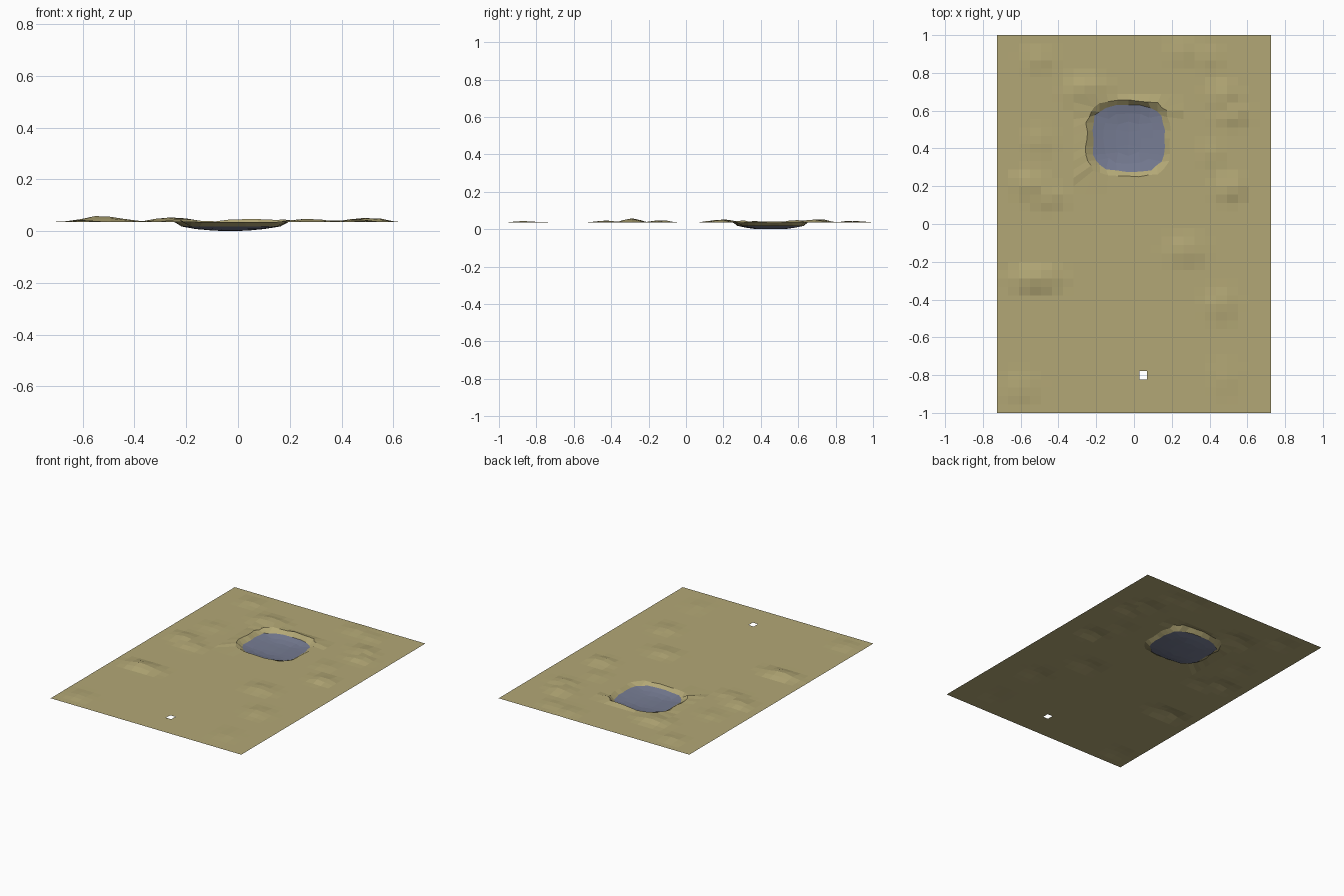
import bpy, bmesh, math, random

if "Cube" in bpy.data.objects:
    bpy.data.objects.remove(bpy.data.objects["Cube"])

random.seed(4)
NX, NY = 25, 45              # ground cells
DX, DY = 1.45 / NX, 2 / NY
FLAT = 0.035                 # level of the flat ground
PI, PJ = 12, 32              # grid vertex at the pond centre
PCX, PCY = -0.03, 0.453

# low mounds: x, y, half width, half depth, height
mounds = [
    (-0.52, -0.29, 0.17, 0.09, 0.022), (-0.55, 0.21, 0.11, 0.09, 0.019),
    (-0.46, 0.14, 0.12, 0.08, 0.013), (-0.50, 0.44, 0.08, 0.09, 0.007),
    (-0.51, 0.87, 0.10, 0.08, 0.009), (-0.25, 0.70, 0.14, 0.11, 0.019),
    (0.26, 0.91, 0.10, 0.10, 0.008), (0.39, 0.88, 0.09, 0.08, 0.008),
    (0.47, 0.68, 0.10, 0.09, 0.017), (0.52, 0.58, 0.10, 0.08, 0.017),
    (0.51, 0.19, 0.09, 0.09, 0.019), (0.41, 0.37, 0.07, 0.09, 0.007),
    (0.27, -0.14, 0.13, 0.10, 0.013), (0.46, -0.43, 0.10, 0.11, 0.011),
    (0.48, -0.82, 0.09, 0.12, 0.005), (-0.60, -0.87, 0.11, 0.10, 0.008),
]
# pond rings from the centre out: half width, half depth, height
rings = [(0, 0, 0), (0.065, 0.09, 0.002), (0.13, 0.13, 0.008),
         (0.19, 0.175, 0.018), (0.222, 0.203, FLAT)]


def mound_height(x, y):
    h = 0
    for cx, cy, rx, ry, top in mounds:
        d = math.hypot((x - cx) / rx, (y - cy) / ry)
        if d < 1:
            h = max(h, top * min(1, 1.25 * (1 - d)) * random.uniform(0.75, 1.1))
    return h


def pond_point(i, j, level):
    if level == 0:
        return PCX, PCY + j * 0.035, 0
    rx, ry, z = rings[level]
    u, v = i / level, j / (level + 1)
    n = (abs(u) ** 3.5 + abs(v) ** 3.5) ** (1 / 3.5)
    wob = random.uniform(0.97, 1.03)
    x, y = PCX + u / n * rx * wob, PCY + v / n * ry * wob
    if level == 4 and (v > 0.7 or u < -0.7):     # raised back and left rim
        z += random.uniform(0.002, 0.012)
    return x, y, z


def material(name, color):
    m = bpy.data.materials.new(name)
    m.diffuse_color = color
    m.use_nodes = True
    m.node_tree.nodes["Principled BSDF"].inputs["Base Color"].default_value = m.diffuse_color
    return m


# ground sheet with mounds and the sunken pond
bm = bmesh.new()
grid, level = {}, {}
for i in range(NX + 1):
    for j in range(NY + 1):
        a, b = i - PI, j - PJ
        L = max(abs(a), abs(b) - 1)
        x, y = -0.725 + i * DX, -1 + j * DY
        if L <= 4:
            p = pond_point(a, b, L)
        else:
            p = (x, y, FLAT + mound_height(x, y))
        grid[i, j], level[i, j] = bm.verts.new(p), L

HOLE = (13, 4)               # one small square opening near the front
for j in (4, 5):
    grid[14, j].co.x = 0.068
for i in range(NX):
    for j in range(NY):
        if (i, j) == HOLE:
            continue
        keys = [(i, j), (i + 1, j), (i + 1, j + 1), (i, j + 1)]
        f = bm.faces.new([grid[k] for k in keys])
        f.material_index = 1 if all(level[k] <= 3 for k in keys) else 0

mesh = bpy.data.meshes.new("ground")
bm.to_mesh(mesh)
bm.free()
mesh.materials.append(material("sand", (0.45, 0.39, 0.18, 1)))
mesh.materials.append(material("water", (0.18, 0.20, 0.29, 1)))
bpy.context.collection.objects.link(bpy.data.objects.new("ground", mesh))
